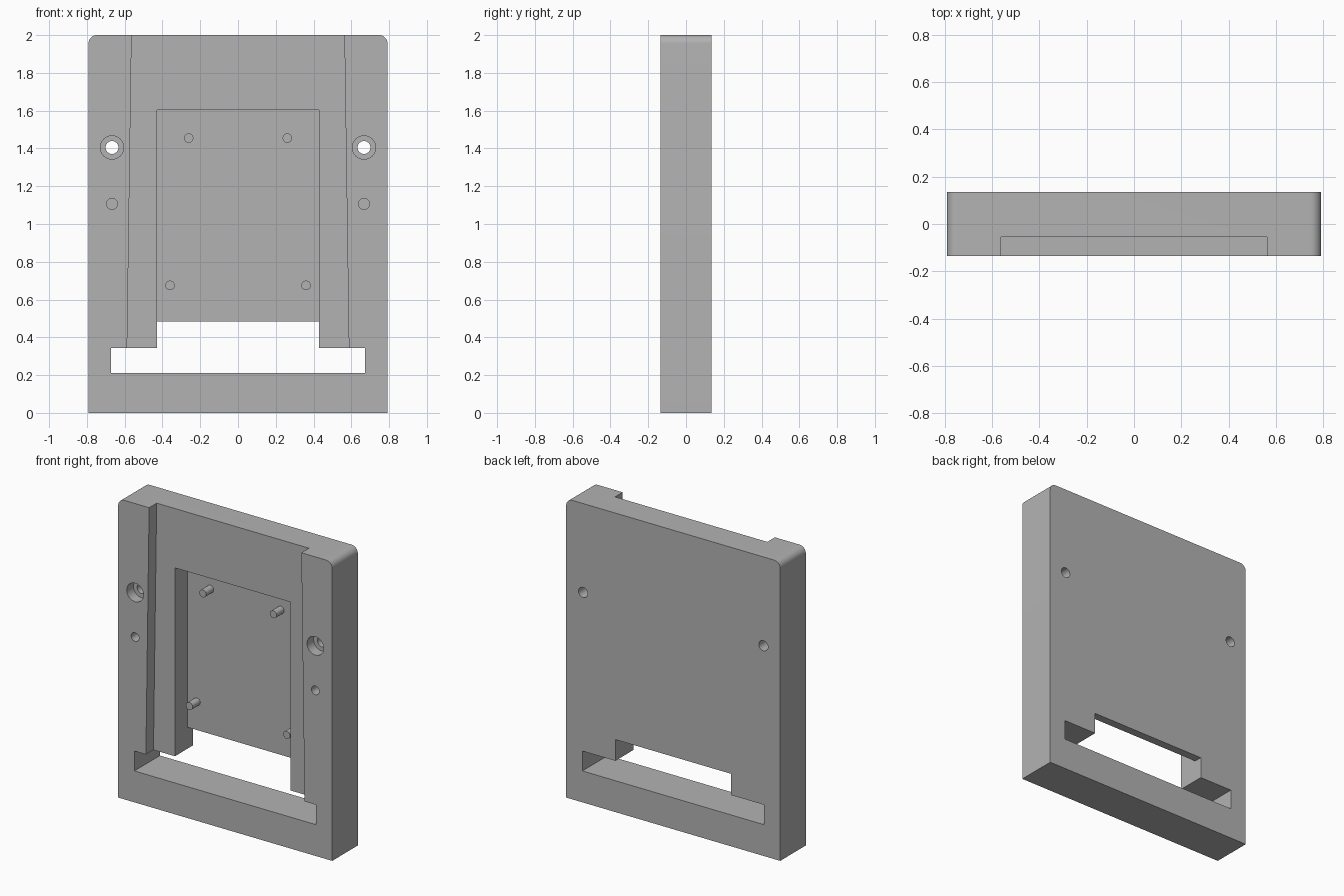
import bpy
import bmesh
import math
from mathutils import Matrix, Vector

old = bpy.data.objects.get("Cube")
if old:
    bpy.data.objects.remove(old, do_unlink=True)

# Main dimensions
HALF_W, HEIGHT, HALF_D = 0.792, 2.0, 0.135
RECESS_Y, POCKET_Y, PEG_TIP_Y = -0.055, 0.08, 0.0
PAST = 0.1  # how far cutters stick out of the body

grey = bpy.data.materials.new("plain_grey")
grey.use_nodes = True
colour = (0.45, 0.45, 0.45, 1)
grey.diffuse_color = colour
grey.node_tree.nodes["Principled BSDF"].inputs["Base Color"].default_value = colour


def finish(name, bm):
    bmesh.ops.recalc_face_normals(bm, faces=bm.faces[:])
    mesh = bpy.data.meshes.new(name)
    bm.to_mesh(mesh)
    bm.free()
    mesh.materials.append(grey)
    obj = bpy.data.objects.new(name, mesh)
    bpy.context.collection.objects.link(obj)
    return obj


def plate(name, outline, y0, y1):
    """Extrude an (x, z) outline from y0 to y1."""
    bm = bmesh.new()
    face = bm.faces.new([bm.verts.new((x, y0, z)) for x, z in outline])
    out = bmesh.ops.extrude_face_region(bm, geom=[face])["geom"]
    verts = [v for v in out if isinstance(v, bmesh.types.BMVert)]
    bmesh.ops.translate(bm, verts=verts, vec=Vector((0, y1 - y0, 0)))
    return finish(name, bm)


def rod(name, x, z, radius, y0, y1):
    """Cylinder lying along y."""
    bm = bmesh.new()
    place = Matrix.Translation((x, (y0 + y1) / 2, z)) @ Matrix.Rotation(math.pi / 2, 4, "X")
    bmesh.ops.create_cone(bm, cap_ends=True, segments=32, radius1=radius,
                          radius2=radius, depth=y1 - y0, matrix=place)
    return finish(name, bm)


def mirrored(half):
    """Complete a right-hand outline across x = 0."""
    return half + [(-x, z) for x, z in reversed(half)]


def select_only(obj):
    bpy.ops.object.select_all(action="DESELECT")
    obj.select_set(True)
    bpy.context.view_layer.objects.active = obj


def smooth(obj):
    select_only(obj)
    bpy.ops.object.shade_smooth_by_angle(angle=math.radians(30))


# Body with rounded top corners
r = 0.045
corner = [(HALF_W - r + r * math.cos(a), HEIGHT - r + r * math.sin(a))
          for a in (math.pi / 2 * i / 10 for i in range(11))]
body = plate("frame_body", mirrored([(HALF_W, 0)] + corner), -HALF_D, HALF_D)

# Front channel, widening slightly downward and open at the top
front, back = -HALF_D - PAST, HALF_D + PAST
cutters = [
    plate("channel_cutter", mirrored([(0.588, 0.28), (0.562, HEIGHT + PAST)]), front, RECESS_Y),
    plate("pocket_cutter", mirrored([(0.428, 0.3), (0.428, 1.603)]), front, POCKET_Y),
    plate("slot_cutter", mirrored([(0.672, 0.21), (0.672, 0.343), (0.428, 0.343),
                                   (0.428, 0.485)]), front, back),
]

# Counterbored screw holes and blind holes on both rails
for side in (-1, 1):
    x = side * 0.667
    cutters += [
        rod("screw_hole_cutter", x, 1.405, 0.034, front, back),
        rod("counterbore_cutter", x, 1.405, 0.062, front, -HALF_D + 0.07),
        rod("blind_hole_cutter", x, 1.107, 0.029, front, 0.0),
    ]

for cutter in cutters:
    cutter.hide_render = True
    mod = body.modifiers.new("cut", "BOOLEAN")
    mod.operation = "DIFFERENCE"
    mod.solver = "EXACT"
    mod.object = cutter
    select_only(body)
    bpy.ops.object.modifier_apply(modifier=mod.name)
    bpy.data.objects.remove(cutter, do_unlink=True)
smooth(body)

# Mounting pegs standing on the pocket floor
for level, x, z in (("upper", 0.261, 1.455), ("lower", 0.36, 0.675)):
    for side, sign in (("left", 1), ("right", -1)):
        smooth(rod(f"{level}_{side}_peg", sign * x, z, 0.025, PEG_TIP_Y, POCKET_Y + 0.02))
